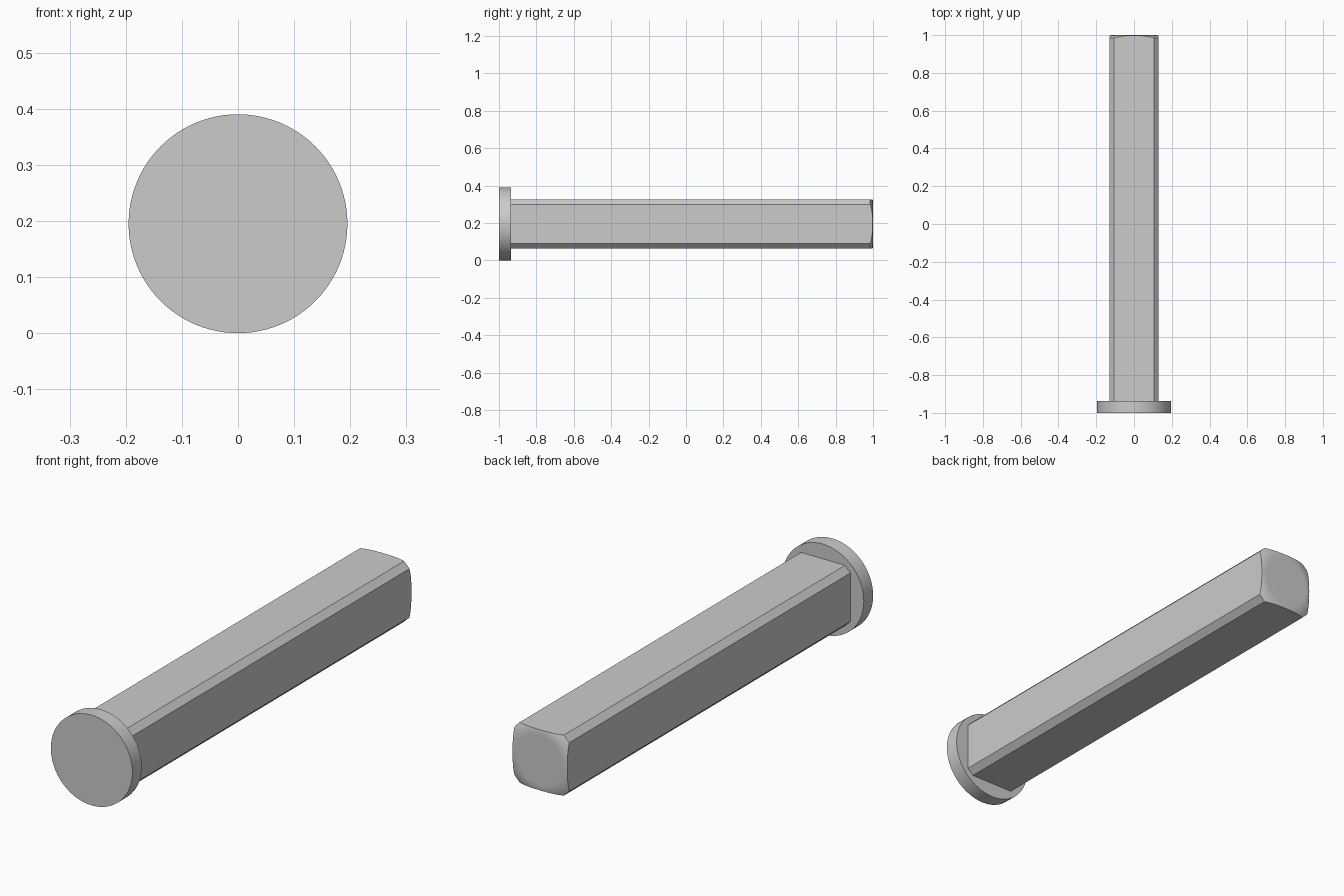
import bpy, bmesh, math
from mathutils import Vector

if "Cube" in bpy.data.objects:
    bpy.data.objects.remove(bpy.data.objects["Cube"])

R, ZC = 0.195, 0.195          # head radius, axis height
HALF, CH = 0.131, 0.026       # shaft half width, corner chamfer
R_FLAT, R_ROUND = 0.11, 0.116 # end: flat radius, then rounding radius


def finish(bm, name):
    bmesh.ops.recalc_face_normals(bm, faces=bm.faces)
    me = bpy.data.meshes.new(name)
    bm.to_mesh(me)
    bm.free()
    ob = bpy.data.objects.new(name, me)
    bpy.context.collection.objects.link(ob)
    bpy.ops.object.select_all(action='DESELECT')
    ob.select_set(True)
    bpy.context.view_layer.objects.active = ob
    bpy.ops.object.shade_smooth_by_angle(angle=math.radians(30))
    return ob


def bridge(bm, a, b):
    for i in range(len(a)):
        j = (i + 1) % len(a)
        bm.faces.new((a[i], a[j], b[j], b[i]))


# round flat head
bpy.ops.mesh.primitive_cylinder_add(vertices=96, radius=R, depth=0.064,
                                    location=(0, -0.968, ZC), rotation=(math.pi / 2, 0, 0))
head = bpy.context.object
head.name = "pin_head"
bpy.ops.object.shade_smooth_by_angle(angle=math.radians(30))

# chamfered square outline, subdivided along each side
a, b = HALF, HALF - CH
corners = [Vector(p) for p in ((a, -b), (a, b), (b, a), (-b, a),
                               (-a, b), (-a, -b), (-b, -a), (b, -a))]
outline = []
for i, p in enumerate(corners):
    q = corners[(i + 1) % 8]
    n = 16 if i % 2 == 0 else 4
    outline += [p.lerp(q, k / n) for k in range(n)]


def end_y(r):
    d = max(0, r - R_FLAT)
    return 1 - (R_ROUND - math.sqrt(R_ROUND ** 2 - d * d))


# square shaft with turned, rounded end
bm = bmesh.new()
base = [bm.verts.new((p.x, -0.94, ZC + p.y)) for p in outline]
bm.faces.new(base)
prev = base
for t in (1, 0.96, 0.92, 0.88, 0.84, 0.8, 0.76, 0.72, 0.68, 0.64):
    ring = [bm.verts.new((p.x * t, end_y(p.length * t), ZC + p.y * t)) for p in outline]
    bridge(bm, prev, ring)
    prev = ring
bm.faces.new(prev)
finish(bm, "pin_shaft")
